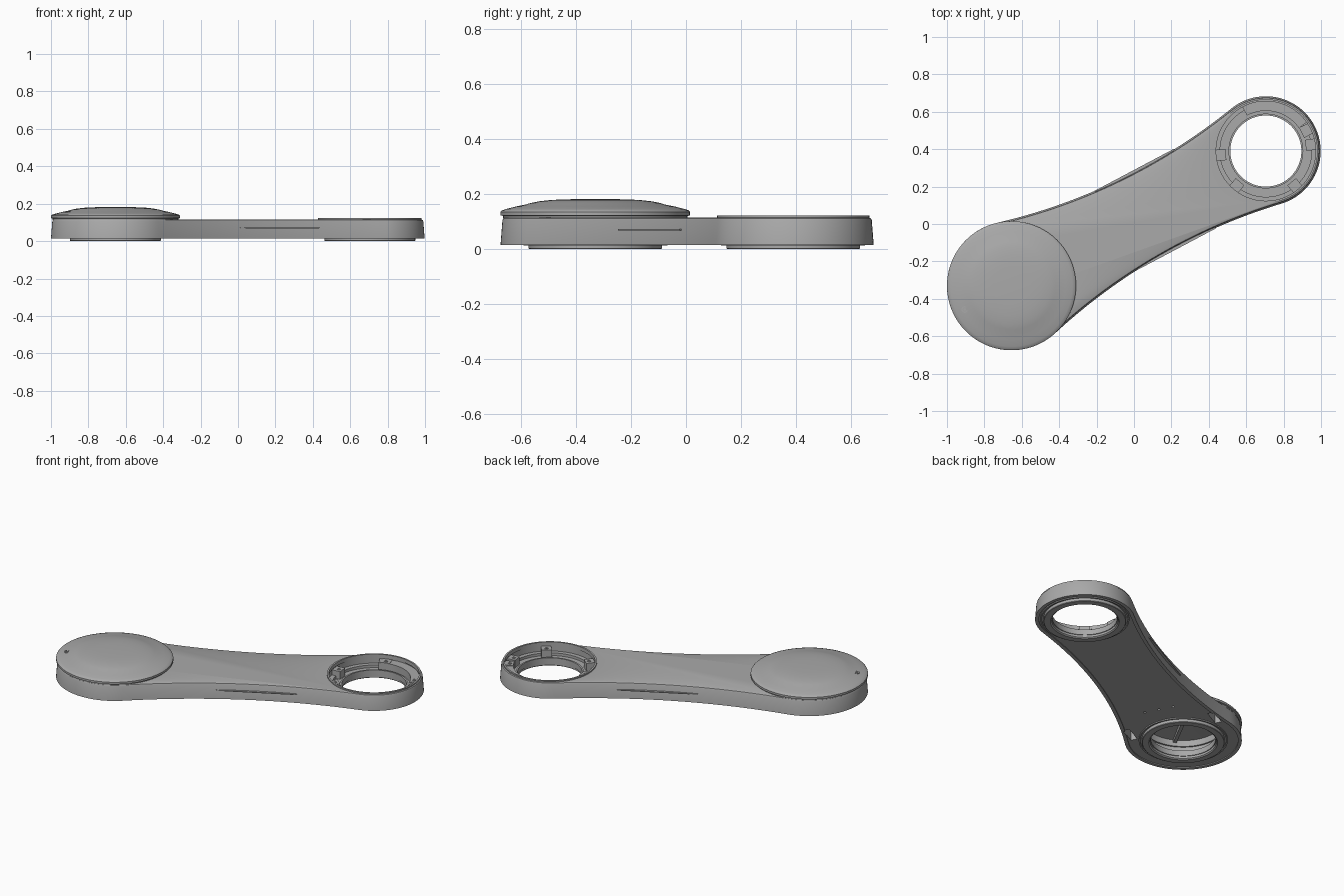
import bpy, bmesh
from math import sin, cos, pi, atan2, sqrt, radians, hypot
from mathutils import Matrix, Vector

if "Cube" in bpy.data.objects:
    bpy.data.objects.remove(bpy.data.objects["Cube"])

# Plan layout: a wide end and a narrow end joined by a waisted arm
WIDE, NARROW = Vector((-0.655, -0.33, 0)), Vector((0.705, 0.39, 0))
R_WIDE, R_NARROW, R_WAIST = 0.345, 0.293, 3.1
AXIS = NARROW - WIDE
LENGTH = AXIS.length
ARM = Matrix.Translation(WIDE) @ Matrix.Rotation(atan2(AXIS.y, AXIS.x), 4, 'Z')


def material(name, value):
    m = bpy.data.materials.new(name)
    m.use_nodes = True
    colour = (value, value, value, 1)
    m.diffuse_color = colour
    m.node_tree.nodes["Principled BSDF"].inputs["Base Color"].default_value = colour
    return m


GREY = material("plain grey", 0.4)


def finish(name, bm, matrix=Matrix(), angle=30):
    bmesh.ops.remove_doubles(bm, verts=bm.verts, dist=0.00005)
    bmesh.ops.recalc_face_normals(bm, faces=bm.faces)
    bm.transform(matrix)
    mesh = bpy.data.meshes.new(name)
    bm.to_mesh(mesh)
    bm.free()
    mesh.materials.append(GREY)
    ob = bpy.data.objects.new(name, mesh)
    bpy.context.collection.objects.link(ob)
    smooth(ob, angle)
    return ob


def smooth(ob, angle=30):
    bpy.ops.object.select_all(action='DESELECT')
    bpy.context.view_layer.objects.active = ob
    ob.select_set(True)
    bpy.ops.object.shade_smooth_by_angle(angle=radians(angle))


def loft(name, loops, matrix=Matrix()):
    """Closed solid through a stack of matching outlines."""
    bm = bmesh.new()
    rings = [[bm.verts.new(p) for p in loop] for loop in loops]
    n = len(rings[0])
    for a, b in zip(rings, rings[1:]):
        for i in range(n):
            j = (i + 1) % n
            bm.faces.new((a[i], a[j], b[j], b[i]))
    bm.faces.new(rings[0])
    bm.faces.new(rings[-1])
    return finish(name, bm, matrix)


def lathe(name, profile, centre, start=0, end=360, segments=96):
    """Turn a closed (radius, height) section about a vertical axis."""
    bm = bmesh.new()
    full = end - start == 360
    steps = segments if full else segments + 1
    rings = []
    for k in range(steps):
        t = radians(start + (end - start) * k / segments)
        rings.append([bm.verts.new((r * cos(t), r * sin(t), z)) for r, z in profile])
    n = len(profile)
    for k in range(segments):
        a, b = rings[k], rings[(k + 1) % steps]
        for i in range(n):
            j = (i + 1) % n
            bm.faces.new((a[i], a[j], b[j], b[i]))
    if not full:
        bm.faces.new(rings[0])
        bm.faces.new(rings[-1])
    else:
        bmesh.ops.dissolve_degenerate(bm, dist=0.00001, edges=bm.edges)
    return finish(name, bm, Matrix.Translation(centre))


def ring(name, inner, outer, low, high, centre, **span):
    return lathe(name, [(inner, low), (outer, low), (outer, high), (inner, high)], centre, **span)


def disc(name, radius, low, high, centre, segments=96):
    loops = [[(radius * cos(2 * pi * i / segments), radius * sin(2 * pi * i / segments), z)
              for i in range(segments)] for z in (low, high)]
    return loft(name, loops, Matrix.Translation(centre))


def box(name, size, centre, matrix):
    bm = bmesh.new()
    bmesh.ops.create_cube(bm, size=1)
    bmesh.ops.scale(bm, vec=size, verts=bm.verts)
    return finish(name, bm, matrix @ Matrix.Translation(centre))


def outline(z, inset=0):
    """Two end arcs blended by hollow waist arcs, in arm coordinates."""
    ra, rb, rw = R_WIDE - inset, R_NARROW - inset, R_WAIST + inset
    da, db = ra + rw, rb + rw
    u = (da * da - db * db + LENGTH ** 2) / (2 * LENGTH)
    v = sqrt(da * da - u * u)
    ta, tb = atan2(v, u), atan2(v, u - LENGTH)

    def arc(cx, cy, r, a, b, n):
        return [(cx + r * cos(a + (b - a) * i / n), cy + r * sin(a + (b - a) * i / n), z)
                for i in range(n)]
    return (arc(0, 0, ra, ta, 2 * pi - ta, 56) + arc(u, -v, rw, pi - ta, pi - tb, 28)
            + arc(LENGTH, 0, rb, -tb, tb, 48) + arc(u, v, rw, tb - pi, ta - pi, 28))


def cut(target, cutter):
    mod = target.modifiers.new("cut", 'BOOLEAN')
    mod.operation, mod.solver, mod.object = 'DIFFERENCE', 'EXACT', cutter
    bpy.context.view_layer.objects.active = target
    bpy.ops.object.modifier_apply(modifier=mod.name)
    bpy.data.objects.remove(cutter)


# Arm shell with drafted wall and softened top edge
body = loft("arm_body", [outline(0.015), outline(0.105, 0.007),
                         outline(0.112, 0.01), outline(0.115, 0.016)], ARM)
cut(body, loft("underside_recess", [outline(0.0, 0.022), outline(0.021, 0.022)], ARM))
cut(body, disc("socket_cutter", 0.272, 0.045, 0.2, NARROW))
cut(body, disc("hole_cutter", 0.195, -0.1, 0.2, NARROW))
cut(body, disc("wide_hole_cutter", 0.195, -0.1, 0.2, WIDE))
cut(body, disc("wide_cavity_cutter", 0.25, 0.05, 0.2, WIDE))
for side in (-1, 1):
    cut(body, box("pocket_cutter", (0.12, 0.04, 0.08), (0.17, side * 0.268, 0.04), ARM))
for offset in (-0.09, 0, 0.09):
    cut(body, disc("pin_hole_cutter", 0.008, 0, 0.05, ARM @ Vector((0.38, offset, 0)), 16))
smooth(body)

# Bearing collars below both ends
for label, centre in (("wide", WIDE), ("narrow", NARROW)):
    lathe(label + "_collar", [(0.195, 0.006), (0.203, 0), (0.24, 0), (0.243, 0.003),
                              (0.243, 0.03), (0.195, 0.03)], centre)
    ring(label + "_outer_groove_ring", 0.253, 0.262, 0.014, 0.03, centre)
    ring(label + "_inner_lip", 0.19, 0.2, 0.02, 0.055, centre)

# Open socket fittings at the narrow end
ring("socket_rim", 0.266, 0.277, 0.1, 0.123, NARROW)
ring("socket_step", 0.245, 0.272, 0.04, 0.062, NARROW)
ring("socket_ledge", 0.215, 0.272, 0.045, 0.092, NARROW, start=35, end=118, segments=32)
for i, angle in enumerate((-50, 8, 27, 108, 185, 230)):
    spin = Matrix.Translation(NARROW) @ Matrix.Rotation(radians(angle), 4, 'Z')
    box(f"socket_tab_{i + 1}", (0.055, 0.06, 0.05), (0.242, 0, 0.07), spin)
    ring(f"tab_screw_{i + 1}", 0.006, 0.012, 0.09, 0.098, spin @ Vector((0.238, 0, 0)),
         segments=20)

# Domed cover on the wide end, hollow beneath
lathe("domed_cover", [(0, 0.182), (0.1, 0.1815), (0.16, 0.179), (0.205, 0.174), (0.235, 0.168),
                      (0.255, 0.162), (0.29, 0.155), (0.325, 0.146), (0.34, 0.141),
                      (0.345, 0.136), (0.345, 0.123), (0.336, 0.121), (0.336, 0.113),
                      (0.24, 0.113), (0.235, 0.15), (0, 0.165)], WIDE)
screw = Vector((-0.905, -0.457, 0))
ring("cover_screw_rim", 0.011, 0.018, 0.145, 0.159, screw, segments=24)
disc("cover_screw", 0.007, 0.145, 0.16, screw, 16)
box("cover_rib", (0.46, 0.02, 0.03), (0, 0, 0.145), ARM @ Matrix.Rotation(0.6, 4, 'Z'))

# Thin straight fins along both waist sides
for side, name in ((1, "left_fin"), (-1, "right_fin")):
    box(name, (0.48, 0.03, 0.005), (0.87, side * 0.2255, 0.07), ARM)
